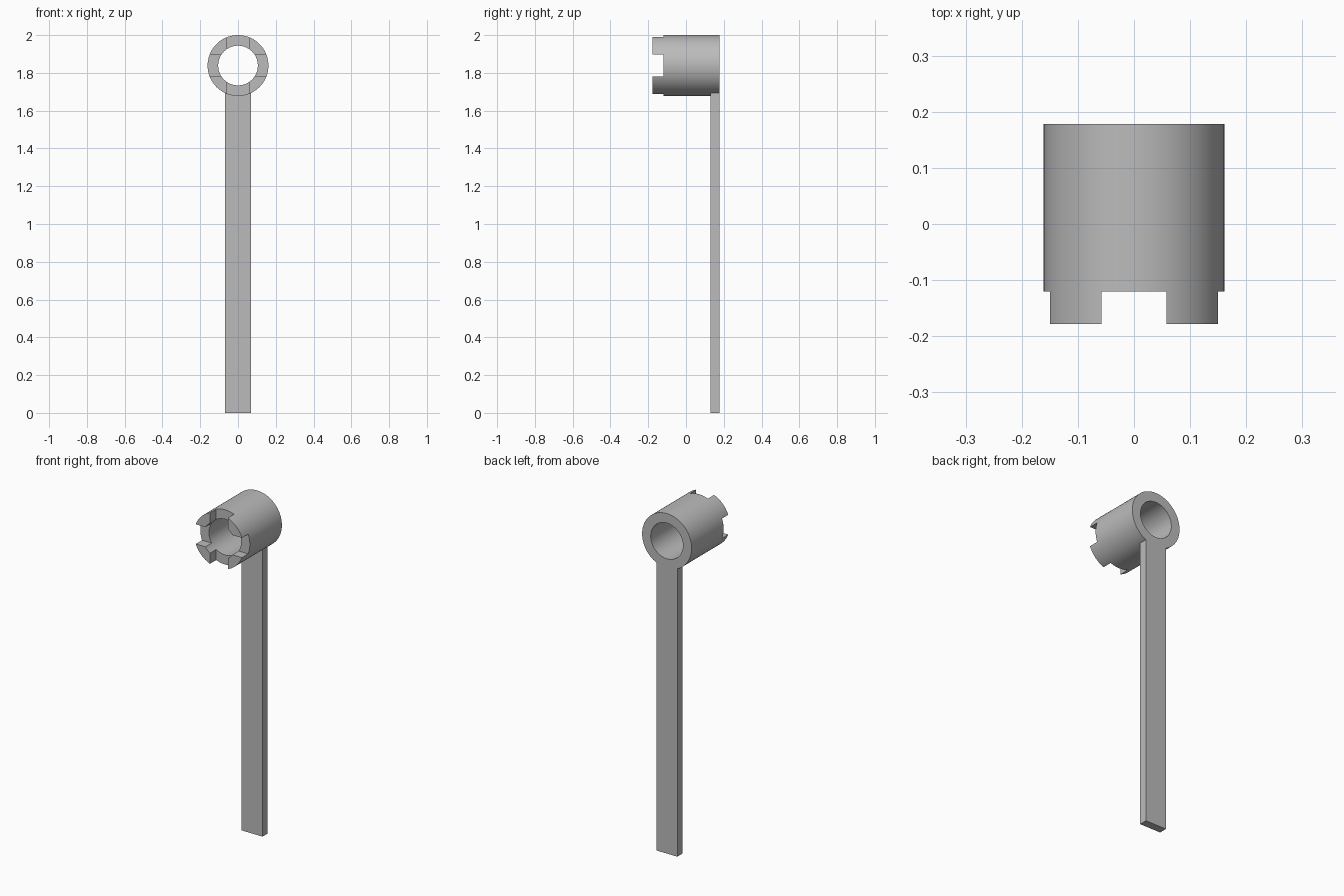
import bpy
import math
from mathutils import Matrix

cube = bpy.data.objects.get("Cube")
if cube:
    bpy.data.objects.remove(cube, do_unlink=True)

OUTER, BORE = 0.161, 0.105
AXIS_Z = 2.0 - OUTER
FRONT, BACK, SLOT_END = -0.178, 0.178, -0.12
SLOT = 0.116

grey = bpy.data.materials.new("plain grey")
grey.use_nodes = True
colour = (0.5, 0.5, 0.5, 1)
grey.diffuse_color = colour
grey.node_tree.nodes["Principled BSDF"].inputs["Base Color"].default_value = colour


def box(name, low, high):
    centre = [(a + b) / 2 for a, b in zip(low, high)]
    bpy.ops.mesh.primitive_cube_add(size=1, location=centre)
    ob = bpy.context.object
    ob.name = name
    ob.data.transform(Matrix.Diagonal([b - a for a, b in zip(low, high)] + [1]))
    ob.data.materials.append(grey)
    return ob


def cylinder(name, radius, y0, y1):
    bpy.ops.mesh.primitive_cylinder_add(
        vertices=96, radius=radius, depth=y1 - y0,
        location=(0, (y0 + y1) / 2, AXIS_Z), rotation=(math.pi / 2, 0, 0))
    ob = bpy.context.object
    ob.name = name
    ob.data.materials.append(grey)
    return ob


def combine(target, tool, operation):
    mod = target.modifiers.new(tool.name, "BOOLEAN")
    mod.operation = operation
    mod.solver = "EXACT"
    mod.object = tool
    bpy.context.view_layer.objects.active = target
    bpy.ops.object.modifier_apply(modifier=mod.name)
    bpy.data.objects.remove(tool, do_unlink=True)


# Socket: a bored cylinder with a cross of slots leaving four teeth at the front
socket = cylinder("socket_wrench", OUTER, FRONT, BACK)
combine(socket, cylinder("bore_cutter", BORE, FRONT - 0.1, BACK + 0.1), "DIFFERENCE")
half, reach = SLOT / 2, OUTER + 0.1
for name, w, h in (("upright_slot", half, reach), ("level_slot", reach, half)):
    cutter = box(name, (-w, FRONT - 0.1, AXIS_Z - h), (w, SLOT_END, AXIS_Z + h))
    combine(socket, cutter, "DIFFERENCE")

# Handle: a flat bar flush with the back of the socket, ending inside its wall
handle = box("handle", (-0.068, 0.131, 0), (0.068, BACK, AXIS_Z - 0.12))
combine(socket, handle, "UNION")

# Smooth the round walls, keep the cut edges crisp
bpy.ops.object.select_all(action="DESELECT")
socket.select_set(True)
bpy.context.view_layer.objects.active = socket
bpy.ops.object.shade_smooth_by_angle(angle=math.radians(30))
